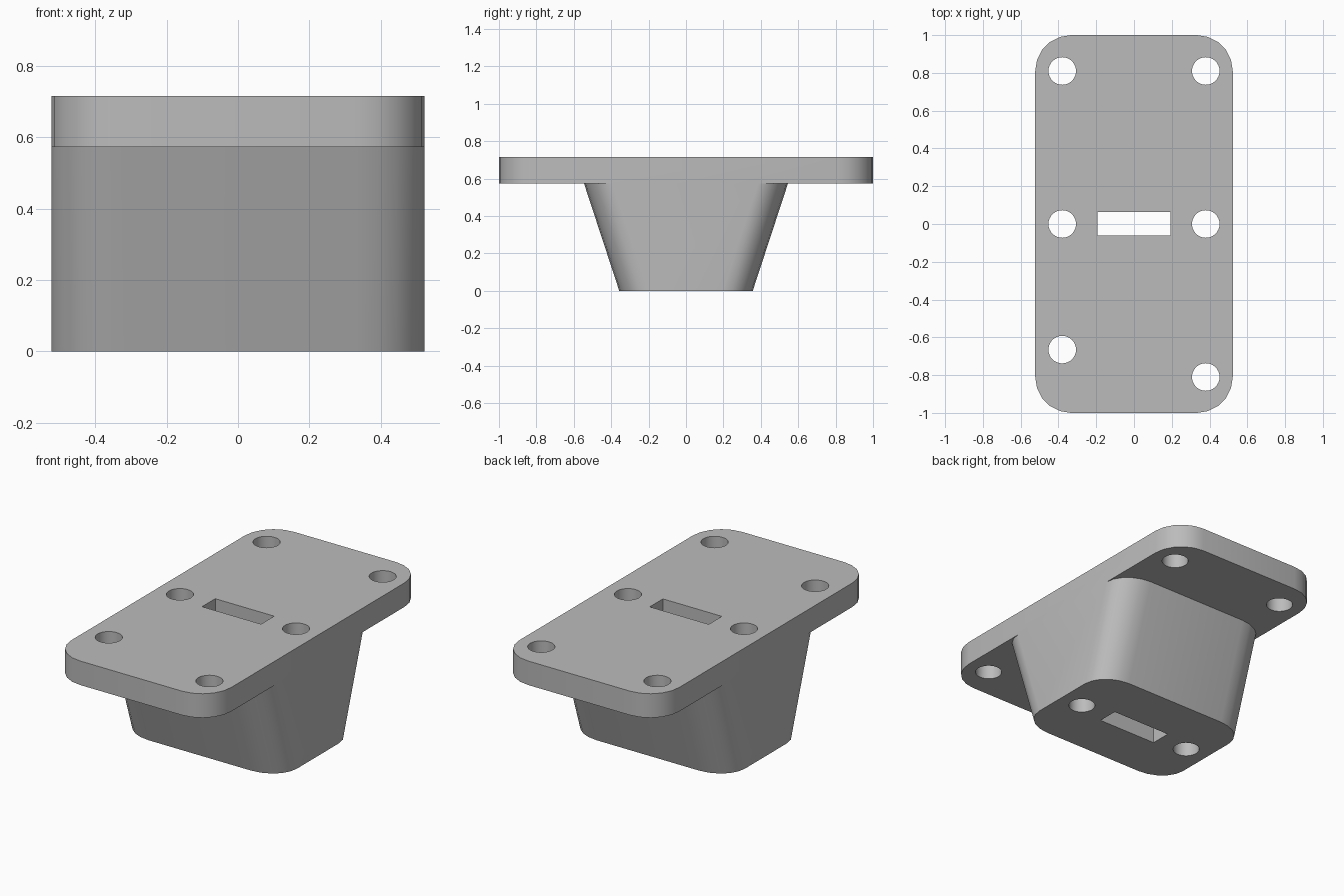
import bpy
import bmesh
from math import cos, sin, pi, radians

if "Cube" in bpy.data.objects:
    bpy.data.objects.remove(bpy.data.objects["Cube"], do_unlink=True)

HALF_W, HALF_L = 0.523, 1.0
PLATE_Z, TOP_Z = 0.573, 0.715

grey = bpy.data.materials.new("plain grey")
grey.use_nodes = True
grey.diffuse_color = (0.5, 0.5, 0.5, 1)
grey.node_tree.nodes["Principled BSDF"].inputs["Base Color"].default_value = (0.5, 0.5, 0.5, 1)


def rounded_outline(hx, hy, rx, ry, steps=5):
    """Rounded rectangle, counter-clockwise."""
    points = []
    for quarter, (sx, sy) in enumerate([(1, 1), (-1, 1), (-1, -1), (1, -1)]):
        for i in range(steps + 1):
            a = (quarter + i / steps) * pi / 2
            points.append((sx * (hx - rx) + rx * cos(a), sy * (hy - ry) + ry * sin(a)))
    return points


def loft(name, lower, upper, z0, z1):
    """Closed solid between two outlines with equal point counts."""
    bm = bmesh.new()
    low = [bm.verts.new((x, y, z0)) for x, y in lower]
    high = [bm.verts.new((x, y, z1)) for x, y in upper]
    bm.faces.new(low[::-1])
    bm.faces.new(high)
    n = len(low)
    for i in range(n):
        j = (i + 1) % n
        bm.faces.new((low[i], low[j], high[j], high[i]))
    mesh = bpy.data.meshes.new(name)
    bm.to_mesh(mesh)
    bm.free()
    mesh.materials.append(grey)
    obj = bpy.data.objects.new(name, mesh)
    bpy.context.collection.objects.link(obj)
    return obj


def combine(target, tool, operation):
    """Apply an exact boolean and discard the tool."""
    bpy.ops.object.select_all(action="DESELECT")
    target.select_set(True)
    bpy.context.view_layer.objects.active = target
    mod = target.modifiers.new(operation, "BOOLEAN")
    mod.operation, mod.object, mod.solver = operation, tool, "EXACT"
    bpy.ops.object.modifier_apply(modifier=mod.name)
    bpy.data.objects.remove(tool, do_unlink=True)


# Flat plate joined to the tapered pedestal
plate_outline = rounded_outline(HALF_W, HALF_L, 0.19, 0.19)
body = loft("mounting_plate_with_pedestal", plate_outline, plate_outline, PLATE_Z, TOP_Z)
pedestal = loft("pedestal",
                rounded_outline(HALF_W, 0.357, 0.19, 0.16),
                rounded_outline(HALF_W, 0.545, 0.19, 0.16), 0, PLATE_Z)
combine(body, pedestal, "UNION")

# Round through holes
for x, y in [(-0.38, 0.81), (0.38, 0.81), (-0.38, 0), (0.38, 0), (-0.38, -0.665), (0.38, -0.81)]:
    circle = [(x + 0.073 * cos(i * pi / 16), y + 0.073 * sin(i * pi / 16)) for i in range(32)]
    combine(body, loft("hole_cutter", circle, circle, -0.1, 1), "DIFFERENCE")

# Rectangular through slot
slot = [(-0.193, -0.06), (0.193, -0.06), (0.193, 0.063), (-0.193, 0.063)]
combine(body, loft("slot_cutter", slot, slot, -0.1, 1), "DIFFERENCE")

bpy.ops.object.shade_smooth_by_angle(angle=radians(30))
